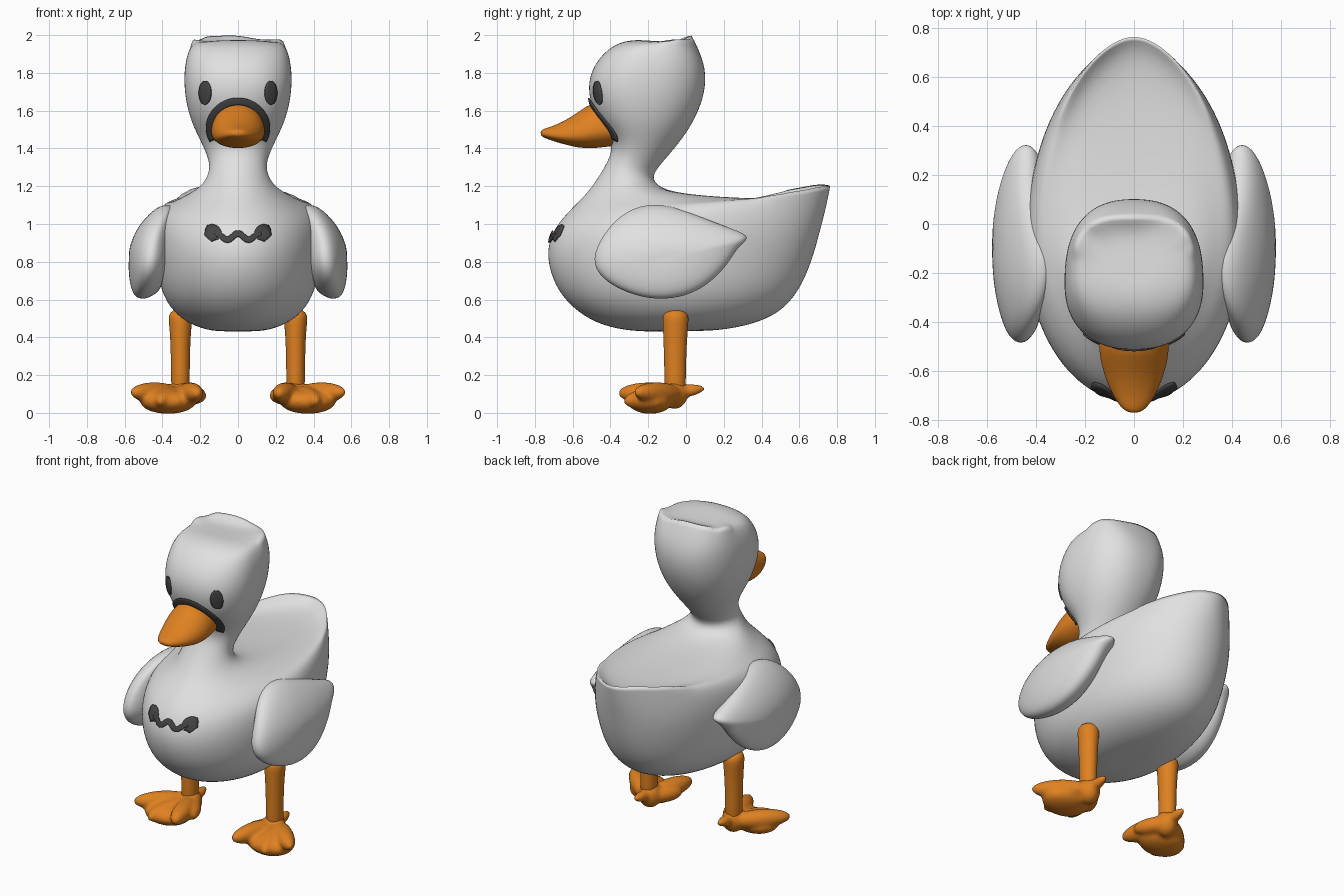
import bpy, bmesh, math, random
from mathutils import Vector, Matrix
from mathutils.bvhtree import BVHTree

if "Cube" in bpy.data.objects:
    bpy.data.objects.remove(bpy.data.objects["Cube"])

random.seed(4)


def material(name, rgb):
    m = bpy.data.materials.new(name)
    m.diffuse_color = (*rgb, 1)
    m.use_nodes = True
    m.node_tree.nodes["Principled BSDF"].inputs["Base Color"].default_value = m.diffuse_color
    return m


WHITE = material("feather white", (0.75, 0.75, 0.75))
ORANGE = material("bill orange", (0.74, 0.22, 0.015))
DARK = material("dark grey", (0.06, 0.06, 0.06))


def finish(name, bm, mat, subsurf=0, mirror=False):
    bmesh.ops.recalc_face_normals(bm, faces=bm.faces)
    me = bpy.data.meshes.new(name)
    bm.to_mesh(me)
    bm.free()
    me.materials.append(mat)
    me.shade_smooth()
    ob = bpy.data.objects.new(name, me)
    bpy.context.collection.objects.link(ob)
    if mirror:
        ob.modifiers.new("mirror", 'MIRROR').use_mirror_merge = False
    if subsurf:
        s = ob.modifiers.new("smooth", 'SUBSURF')
        s.levels = s.render_levels = subsurf
    return ob


def skin(bm, rings):
    """Bridge closed rings of equal size and cap both ends with fans."""
    n = len(rings[0])
    for a, b in zip(rings, rings[1:]):
        for i in range(n):
            bm.faces.new((a[i], a[(i + 1) % n], b[(i + 1) % n], b[i]))
    for ring in (rings[0], rings[-1]):
        c = bm.verts.new(sum((v.co for v in ring), Vector()) / n)
        for i in range(n):
            bm.faces.new((ring[i], ring[(i + 1) % n], c))


def loft(rows, n=32, split=0.5, x0=0.0, rims={}, sag={}):
    """Each row: ends A and B in the y-z plane, half width, exponents of the B and A halves.
    rims: sharp ragged edge per row and where it starts; sag: drop of a row's sides."""
    bm = bmesh.new()
    crease = bm.edges.layers.float.new("crease_edge")
    rings = []
    for k, (ay, az, by, bz, w, *e) in enumerate(rows):
        a, b = Vector((x0, ay, az)), Vector((x0, by, bz))
        c = a.lerp(b, split)
        eb, ea = (list(e) + [2, 2])[:2] if len(e) != 1 else (e[0], 2)
        ring = []
        for i in range(n):
            t = 2 * math.pi * i / n
            co, si = math.cos(t), math.sin(t)
            p = 2 / (ea if co > 0 else eb)
            v = c + ((a - c) if co > 0 else (b - c)) * abs(co) ** p
            v.x += w * math.copysign(abs(si) ** p, si)
            v.z -= sag.get(k, 0) * si * si
            if co < rims.get(k, -2):
                v.z += random.uniform(-0.008, 0.02)
            ring.append(bm.verts.new(v))
        rings.append(ring)
    skin(bm, rings)
    for k, start in rims.items():
        for i in range(n):
            co = math.cos(2 * math.pi * (i + .5) / n)
            bm.edges.get((rings[k][i], rings[k][(i + 1) % n]))[crease] = \
                max(0, min(.9, (start + .2 - co) * 3))
    return bm


# Body, neck and head in one loft: front end, back end, half width
body_rows = [
    (-.28, .430, .18, .435, .14), (-.45, .462, .36, .47, .25), (-.58, .535, .50, .53, .345),
    (-.68, .64, .60, .64, .41, 2.1), (-.735, .78, .67, .80, .435, 2.1),
    (-.735, .90, .71, .95, .445, 2.1), (-.685, 1.00, .745, 1.08, .44, 1.9),
    (-.61, 1.08, .77, 1.21, .40, 1.8), (-.57, 1.12, .70, 1.145, .35, 1.8),
    (-.53, 1.16, .45, 1.13, .285), (-.49, 1.21, .10, 1.145, .215),
    (-.45, 1.27, -.12, 1.175, .17), (-.41, 1.34, -.19, 1.24, .148), (-.39, 1.40, -.14, 1.31, .16),
    (-.41, 1.47, -.05, 1.41, .20), (-.47, 1.55, .03, 1.52, .247, 2.2, 2.2),
    (-.51, 1.65, .09, 1.65, .278, 2.3, 2.3), (-.52, 1.75, .11, 1.77, .288, 2.4, 2.3),
    (-.485, 1.85, .09, 1.88, .28, 2.7, 2.2), (-.41, 1.93, .03, 1.985, .25, 3.2, 2.2),
    (-.34, 1.965, -.03, 1.965, .19, 2.6), (-.27, 1.975, -.1, 1.965, .11)]
body = finish("body_and_head", loft(body_rows, split=.44, rims={7: -.7, 19: -.3},
                                    sag={7: .035, 8: .015}), WHITE, 2)

# Wings: side outline (y, z) stacked outwards, flowing into the shoulder
outline = [(-.32, 1.08), (-.44, .95), (-.505, .81), (-.45, .71), (-.32, .635), (-.16, .595),
           (0, .615), (.12, .68), (.22, .78), (.28, .89), (.36, .935), (.2, .99), (.05, 1.05),
           (-.14, 1.12)]
bm = bmesh.new()
rings = []
for s, x in ((.75, .40), (.93, .455), (1.0, .49), (1.0, .528), (.9, .557), (.6, .575), (.25, .58)):
    ring = []
    for y, z in outline:
        y, z = -.1 + (y + .1) * s, .82 + (z - .82) * s
        ring.append(bm.verts.new((x - 1.7 * max(0, z - .83) ** 2 - .28 * (y + .1) ** 2, y, z)))
    rings.append(ring)
skin(bm, rings)
finish("wings", bm, WHITE, 2, True)

# Bill: top edge, bottom edge, half width
bill_rows = [(-.42, 1.64, -.32, 1.42, .13), (-.505, 1.64, -.40, 1.41, .142),
             (-.55, 1.61, -.48, 1.40, .146), (-.62, 1.56, -.56, 1.40, .133),
             (-.70, 1.52, -.66, 1.425, .10), (-.755, 1.505, -.74, 1.45, .058),
             (-.77, 1.49, -.767, 1.467, .025)]
finish("bill", loft(bill_rows, 20, .6), ORANGE, 2)

# Legs
leg_rows = [(-.115, .08, 0, .08, .05), (-.115, .2, 0, .2, .05), (-.12, .38, .005, .38, .053),
            (-.125, .48, .015, .48, .062), (-.125, .52, .015, .52, .065), (-.1, .545, -.01, .545, .04)]
finish("legs", loft(leg_rows, 16, x0=.305), ORANGE, 1, True)

# Feet: splayed toes and web fused together
bm = bmesh.new()


def blob(p, q, r, flat=1.0):
    p, q = Vector(p), Vector(q)
    rot = (q - p).to_track_quat('Z', 'Y').to_matrix().to_4x4()
    m = Matrix.Translation((p + q) / 2) @ rot @ Matrix.Diagonal((r, r * flat, (q - p).length / 2, 1))
    bmesh.ops.create_uvsphere(bm, u_segments=16, v_segments=12, radius=1, matrix=m)


ankle = (.30, -.02, .10)
for tip, r in (((.21, -.36, .105), .06), ((.42, -.33, .06), .06), ((.565, -.27, .11), .058),
               ((.18, -.22, .09), .05)):
    blob(ankle, tip, r)
blob((.30, -.12, .10), (.30, .10, .13), .035)
blob((.30, -.06, .02), (.30, -.06, .18), .07)
blob((.37, -.19, -.005), (.37, -.19, .125), .15, .8)
feet = finish("feet", bm, ORANGE, 0, True)
rm = feet.modifiers.new("fuse", 'REMESH')
rm.mode, rm.voxel_size, rm.use_smooth_shade = 'VOXEL', .012, True
sm = feet.modifiers.new("soften", 'SMOOTH')
sm.factor, sm.iterations = .5, 6

# Painted details: thin ribbons laid on the body from the front
tree = BVHTree.FromObject(body, bpy.context.evaluated_depsgraph_get())


def ribbon(name, path, lift=.006, across=5):
    """path: points (x, z, half width) seen from the front."""
    bm = bmesh.new()
    rows = []
    for i, (x, z, h) in enumerate(path):
        a, b = path[max(i - 1, 0)], path[min(i + 1, len(path) - 1)]
        d = Vector((b[0] - a[0], b[1] - a[1])).normalized()
        row = []
        for j in range(across):
            o = h * (2 * j / (across - 1) - 1)
            hit, nor, *_ = tree.ray_cast(Vector((x - d.y * o, -2, z + d.x * o)), Vector((0, 1, 0)))
            row.append(bm.verts.new(hit + nor * lift))
        rows.append(row)
    for r, s in zip(rows, rows[1:]):
        for j in range(across - 1):
            bm.faces.new((r[j], r[j + 1], s[j + 1], s[j]))
    ob = finish(name, bm, DARK)
    so = ob.modifiers.new("plate", 'SOLIDIFY')
    so.thickness, so.offset = .008, 0


for side, sx in (("left", 1), ("right", -1)):
    ribbon(side + "_eye", [(sx * .172, 1.695 - .062 * math.cos(t * math.pi / 16),
                            .001 + .031 * math.sin(t * math.pi / 16)) for t in range(17)], .003)

ribbon("bill_band", [(.146 * math.cos(math.radians(t)), 1.515 + .136 * math.sin(math.radians(t)), .018)
                     for t in range(-30, 211, 6)], .008)

mark = []
for i in range(-31, 32):
    x = i * .005
    bulge = max(0, 1 - abs(abs(x) - .13) / .035)
    mark.append((x, .93 + .016 * math.cos(x / .055 * math.pi) + .016 * bulge, .015 + .03 * bulge))
ribbon("chest_mark", mark, .008)
